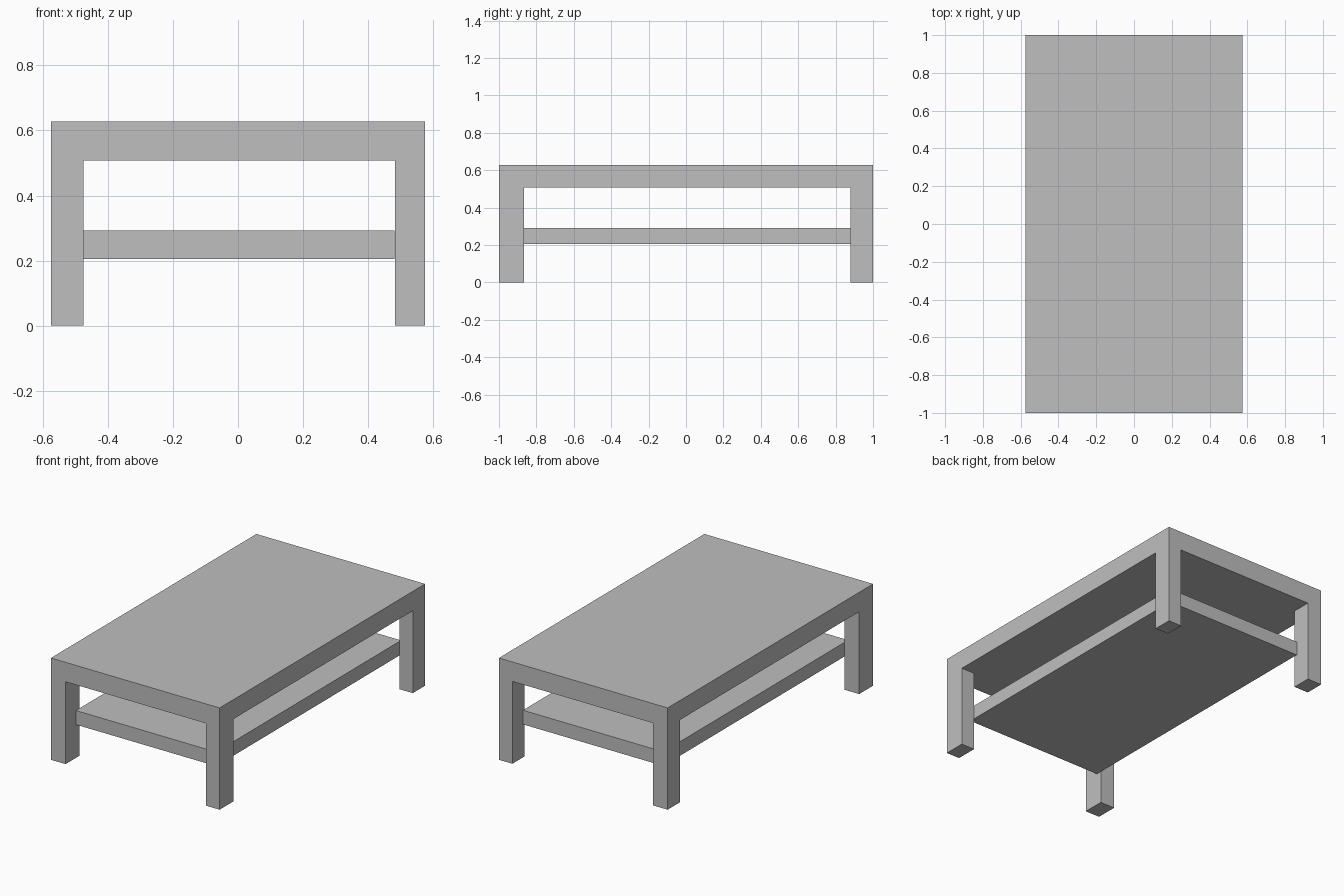
import bpy
import bmesh
from mathutils import Vector

cube = bpy.data.objects.get("Cube")
if cube:
    bpy.data.objects.remove(cube, do_unlink=True)

# Outline and leg edges along each axis, then heights
XS = (-0.575, -0.475, 0.483, 0.575)
YS = (-1.0, -0.865, 0.88, 1.0)
TOP, UNDERSIDE = 0.627, 0.507
SHELF_MIN, SHELF_MAX = Vector((-0.475, -0.9, 0.205)), Vector((0.481, 0.9, 0.292))

grey = bpy.data.materials.new("plain_grey")
grey.use_nodes = True
colour = (0.52, 0.52, 0.52, 1.0)
grey.diffuse_color = colour
grey.node_tree.nodes["Principled BSDF"].inputs["Base Color"].default_value = colour


def finish(name, bm):
    bmesh.ops.recalc_face_normals(bm, faces=bm.faces)
    mesh = bpy.data.meshes.new(name)
    bm.to_mesh(mesh)
    bm.free()
    mesh.materials.append(grey)
    obj = bpy.data.objects.new(name, mesh)
    bpy.context.collection.objects.link(obj)
    return obj


def extrude(bm, faces, dz):
    """Extrude a face region vertically."""
    new = bmesh.ops.extrude_face_region(bm, geom=faces)["geom"]
    verts = [g for g in new if isinstance(g, bmesh.types.BMVert)]
    bmesh.ops.translate(bm, verts=verts, vec=(0, 0, dz))
    bmesh.ops.delete(bm, geom=[f for f in faces if f.is_valid], context="FACES_ONLY")


# Tabletop slab with its four corner legs, drawn out of one block
bm = bmesh.new()
size = Vector((XS[-1] - XS[0], YS[-1] - YS[0], TOP - UNDERSIDE))
bmesh.ops.create_cube(bm, size=1.0)
bmesh.ops.scale(bm, verts=bm.verts, vec=size)
bmesh.ops.translate(bm, verts=bm.verts, vec=(0, 0, (TOP + UNDERSIDE) / 2))
for axis, cuts in ((Vector((1, 0, 0)), XS[1:3]), (Vector((0, 1, 0)), YS[1:3])):
    for cut in cuts:
        bmesh.ops.bisect_plane(bm, geom=bm.verts[:] + bm.edges[:] + bm.faces[:],
                               plane_co=axis * cut, plane_no=axis)
for f in bm.faces:
    f.normal_update()
corners = []
for f in bm.faces:
    c = f.calc_center_median()
    if (f.normal.z < -0.5 and not XS[1] < c.x < XS[2]
            and not YS[1] < c.y < YS[2]):
        corners.append(f)
for corner in corners:
    extrude(bm, [corner], -UNDERSIDE)
# Merge the flat areas so leg and top run together without seams
bmesh.ops.dissolve_limit(bm, angle_limit=0.01, verts=bm.verts, edges=bm.edges)
finish("tabletop_and_legs", bm)

# Lower shelf held between the legs
bm = bmesh.new()
bmesh.ops.create_cube(bm, size=1.0)
bmesh.ops.scale(bm, verts=bm.verts, vec=SHELF_MAX - SHELF_MIN)
bmesh.ops.translate(bm, verts=bm.verts, vec=(SHELF_MIN + SHELF_MAX) / 2)
finish("lower_shelf", bm)
